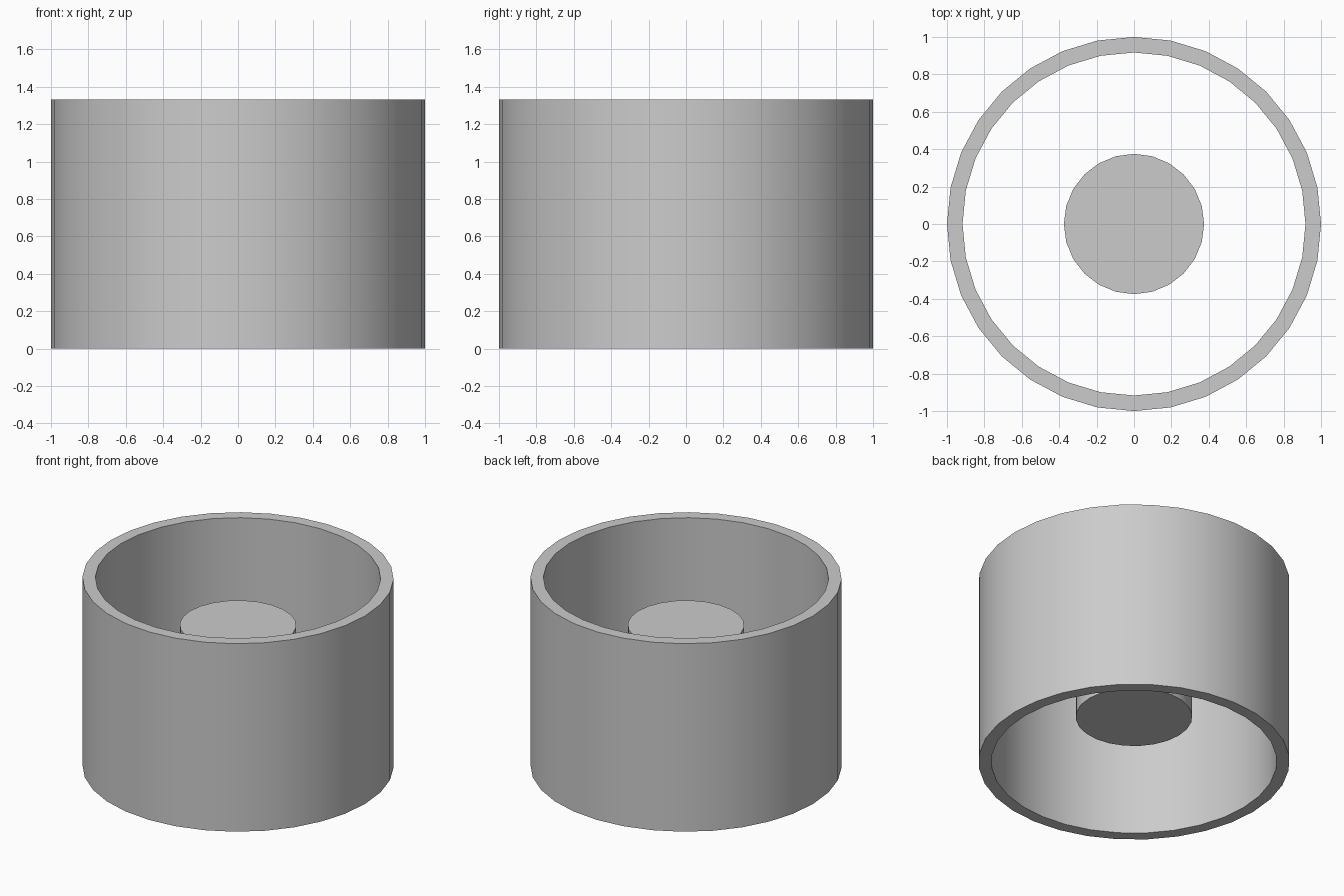
import bpy
import bmesh
import math
from mathutils import Matrix, Vector

default = bpy.data.objects.get("Cube")
if default:
    bpy.data.objects.remove(default, do_unlink=True)

HEIGHT = 4 / 3
OUTER_RADIUS = 1.0
INNER_RADIUS = 0.917
CORE_RADIUS = 0.375
CORE_BOTTOM, CORE_TOP = HEIGHT / 4, HEIGHT * 3 / 4

# Single plain grey
grey = bpy.data.materials.new("light_grey")
grey.use_nodes = True
colour = (0.6, 0.6, 0.6, 1)
grey.diffuse_color = colour
grey.node_tree.nodes["Principled BSDF"].inputs["Base Color"].default_value = colour


def finish(name, bm):
    """Turn a bmesh into a smooth object with sharp rims."""
    bmesh.ops.recalc_face_normals(bm, faces=bm.faces)
    mesh = bpy.data.meshes.new(name)
    bm.to_mesh(mesh)
    bm.free()
    mesh.materials.append(grey)
    obj = bpy.data.objects.new(name, mesh)
    bpy.context.collection.objects.link(obj)
    bpy.ops.object.select_all(action="DESELECT")
    obj.select_set(True)
    bpy.context.view_layer.objects.active = obj
    bpy.ops.object.shade_smooth_by_angle(angle=math.radians(30))
    return obj


# Open tube wall: a rectangular section turned around the z axis
bm = bmesh.new()
section = [(INNER_RADIUS, 0), (OUTER_RADIUS, 0), (OUTER_RADIUS, HEIGHT), (INNER_RADIUS, HEIGHT)]
verts = [bm.verts.new((r, 0, z)) for r, z in section]
edges = [bm.edges.new((verts[i], verts[(i + 1) % 4])) for i in range(4)]
bmesh.ops.spin(bm, geom=verts + edges, cent=Vector(), axis=Vector((0, 0, 1)),
               angle=math.tau, steps=32, use_merge=False)
bmesh.ops.remove_doubles(bm, verts=bm.verts, dist=0.0001)
finish("outer_tube", bm)

# Solid core held at mid height
bm = bmesh.new()
bmesh.ops.create_cone(bm, cap_ends=True, segments=24, radius1=CORE_RADIUS, radius2=CORE_RADIUS,
                      depth=CORE_TOP - CORE_BOTTOM,
                      matrix=Matrix.Translation((0, 0, (CORE_TOP + CORE_BOTTOM) / 2)))
finish("inner_core", bm)
